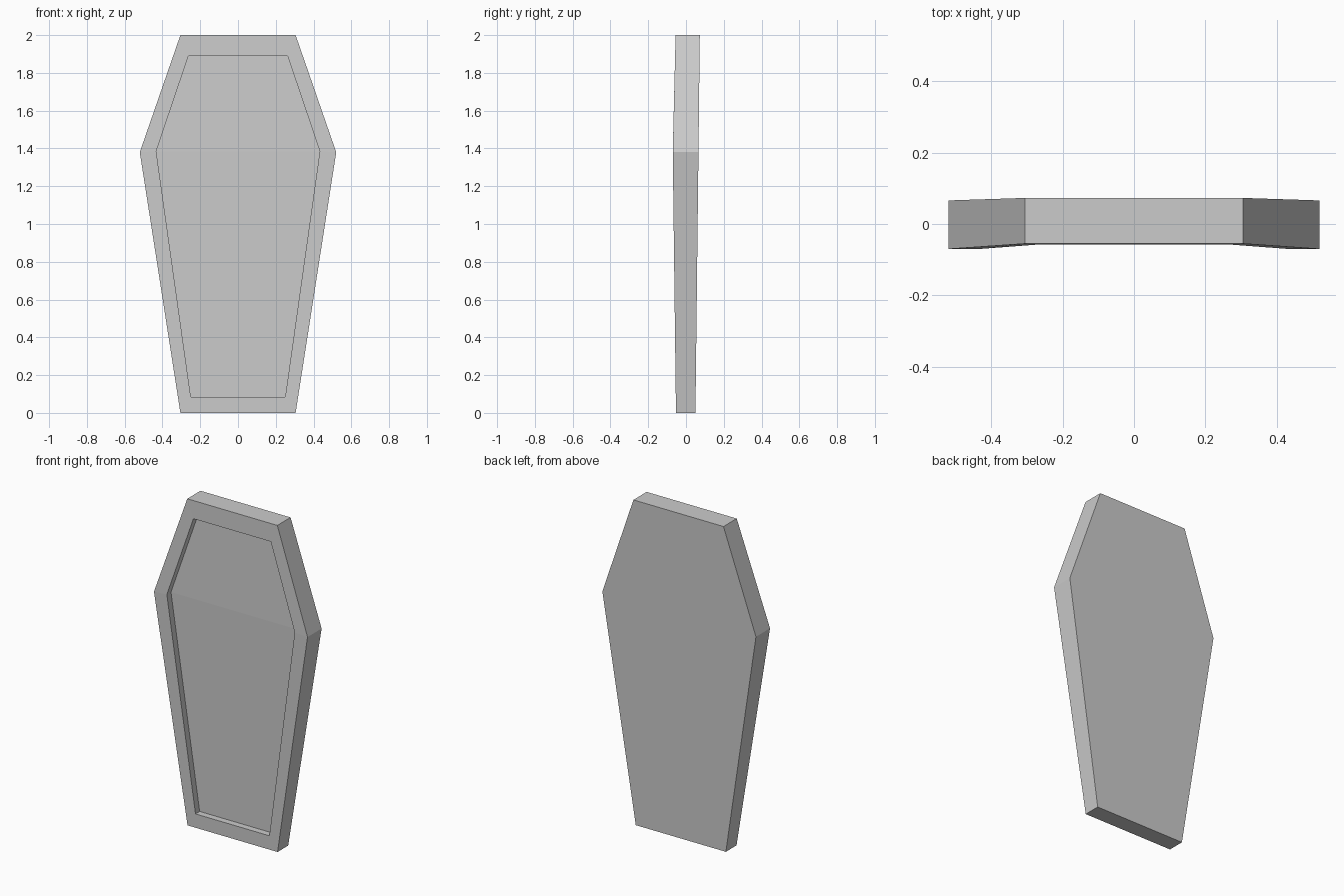
import bpy, bmesh

if "Cube" in bpy.data.objects:
    bpy.data.objects.remove(bpy.data.objects["Cube"])

# Half outlines as (half width, height): foot, shoulder, head
OUTER = [(0.305, 0.0), (0.52, 1.38), (0.305, 2.0)]
INNER = [(0.25, 0.085), (0.433, 1.385), (0.262, 1.89)]
FRONT = [-0.053, -0.07, -0.055]
INNER_FRONT = [-0.054, -0.07, -0.057]
BACK = [0.05, 0.066, 0.073]
DEPTH = 0.04

bm = bmesh.new()


def ring(outline, depths):
    """Mirrored six-point loop: right side going up, left side coming down."""
    pts = [(x, y, z) for (x, z), y in zip(outline, depths)]
    pts += [(-x, y, z) for x, y, z in reversed(pts)]
    return [bm.verts.new(p) for p in pts]


def bridge(a, b):
    for i in range(6):
        j = (i + 1) % 6
        bm.faces.new((a[i], a[j], b[j], b[i]))


def cap(r):
    """Two panels folded across the shoulder line."""
    bm.faces.new((r[0], r[1], r[4], r[5]))
    bm.faces.new((r[1], r[2], r[3], r[4]))


# Back panel, side walls, front rim, recess walls and recess floor
back = ring(OUTER, BACK)
front = ring(OUTER, FRONT)
lip = ring(INNER, INNER_FRONT)
floor = ring(INNER, [y + DEPTH for y in INNER_FRONT])
cap(back)
bridge(back, front)
bridge(front, lip)
bridge(lip, floor)
cap(floor)
bmesh.ops.recalc_face_normals(bm, faces=bm.faces[:])

mesh = bpy.data.meshes.new("coffin_lid")
bm.to_mesh(mesh)
bm.free()
lid = bpy.data.objects.new("coffin_lid", mesh)
bpy.context.collection.objects.link(lid)
